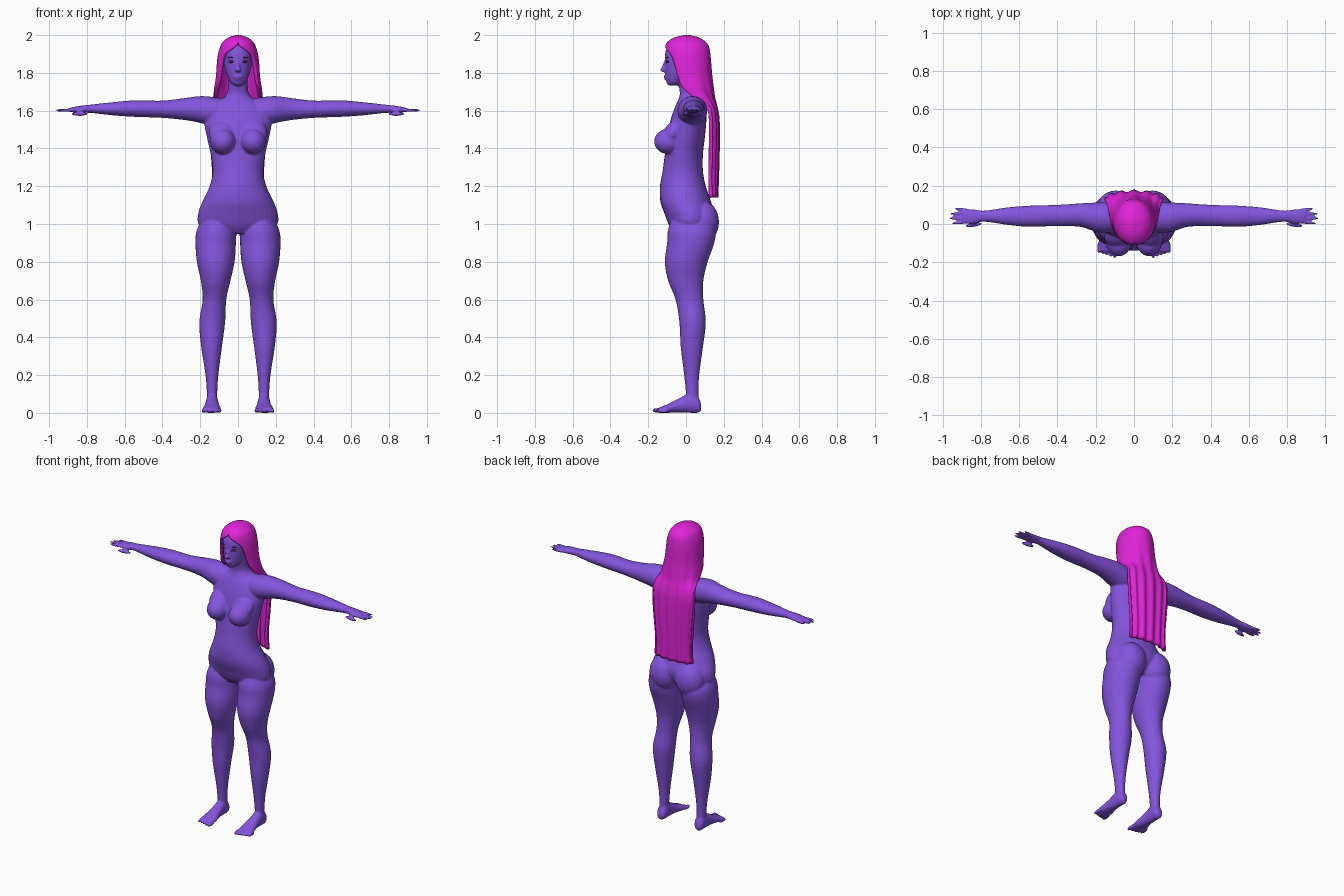
import bpy
import bmesh
import math
from mathutils import Matrix, Vector

default_cube = bpy.data.objects.get("Cube")
if default_cube:
    bpy.data.objects.remove(default_cube, do_unlink=True)


def make_material(name, colour):
    material = bpy.data.materials.new(name)
    material.use_nodes = True
    material.diffuse_color = (*colour, 1)
    shader = next(n for n in material.node_tree.nodes if n.type == "BSDF_PRINCIPLED")
    shader.inputs["Base Color"].default_value = (*colour, 1)
    return material


skin = make_material("violet skin", (0.23, 0.09, 0.72))
hair_colour = make_material("magenta hair", (0.74, 0.018, 0.68))
eye_colour = make_material("dark plum", (0.09, 0.008, 0.07))


def make_object(name, bm, material):
    bmesh.ops.recalc_face_normals(bm, faces=bm.faces)
    for face in bm.faces:
        face.smooth = True
    mesh = bpy.data.meshes.new(name)
    bm.to_mesh(mesh)
    bm.free()
    mesh.materials.append(material)
    obj = bpy.data.objects.new(name, mesh)
    bpy.context.collection.objects.link(obj)
    return obj


def refine(rows, steps=4):
    """Smooth a list of key rows with a Catmull-Rom spline."""
    result = []
    last = len(rows) - 1
    for i in range(last):
        quad = [rows[max(i - 1, 0)], rows[i], rows[i + 1], rows[min(i + 2, last)]]
        for step in range(steps):
            t = step / steps
            result.append([b + t * (c - a) / 2
                           + t * t * (2 * a - 5 * b + 4 * c - d) / 2
                           + t ** 3 * (3 * b - a - 3 * c + d) / 2
                           for a, b, c, d in zip(*quad)])
    result.append(list(rows[-1]))
    return result


def loft(bm, axis, rows, sides=32):
    """Closed oval loft; each row is position, low/high on both other axes."""
    first, second = [k for k in range(3) if k != axis]
    rings = []
    for position, a0, a1, b0, b1 in refine(rows):
        ring = []
        for k in range(sides):
            angle = math.tau * k / sides
            point = Vector()
            point[axis] = position
            point[first] = (a0 + a1) / 2 + (a1 - a0) / 2 * math.cos(angle)
            point[second] = (b0 + b1) / 2 + (b1 - b0) / 2 * math.sin(angle)
            ring.append(bm.verts.new(point))
        rings.append(ring)
    for low, high in zip(rings, rings[1:]):
        for k in range(sides):
            n = (k + 1) % sides
            bm.faces.new((low[k], low[n], high[n], high[k]))
    bm.faces.new(rings[0])
    bm.faces.new(rings[-1])


def ball(bm, centre, radii, turn=0.0, axis="X"):
    matrix = (Matrix.Translation(centre) @ Matrix.Rotation(turn, 4, axis)
              @ Matrix.Diagonal((*radii, 1)))
    bmesh.ops.create_icosphere(bm, subdivisions=3, radius=1, matrix=matrix)


def mirror_copy(bm):
    copy = bmesh.ops.duplicate(bm, geom=bm.verts[:] + bm.edges[:] + bm.faces[:])
    for item in copy["geom"]:
        if isinstance(item, bmesh.types.BMVert):
            item.co.x = -item.co.x


body = bmesh.new()

# Leg: thigh, knee, calf and ankle
loft(body, 2, [
    (1.04, .04, .18, -.07, .12), (.97, .012, .218, -.095, .155),
    (.9, .011, .225, -.1, .15), (.8, .018, .218, -.112, .115),
    (.7, .04, .197, -.095, .092), (.6, .062, .187, -.055, .092),
    (.48, .068, .205, -.035, .105), (.35, .085, .195, -.028, .09),
    (.2, .104, .172, -.01, .07), (.1, .11, .165, 0, .066), (.05, .11, .168, .005, .07)])

# Foot and toes
loft(body, 1, [
    (.08, .122, .156, .012, .045), (.062, .108, .168, 0, .09),
    (.02, .105, .17, 0, .105), (-.04, .1, .175, .002, .075),
    (-.1, .09, .187, 0, .045), (-.145, .09, .192, 0, .027)])
for i in range(5):
    size = .013 - .0015 * min(i, 3)
    ball(body, (.1 + .0212 * i, -.148 + .006 * i, size), (size, .032, size))

# Arm and palm
loft(body, 0, [
    (.06, -.03, .1, 1.54, 1.66), (.13, -.045, .112, 1.52, 1.672),
    (.2, -.04, .112, 1.535, 1.677), (.28, -.015, .108, 1.55, 1.667),
    (.4, -.01, .1, 1.562, 1.653), (.54, -.015, .096, 1.567, 1.655),
    (.66, -.005, .087, 1.575, 1.645), (.78, .012, .07, 1.588, 1.632),
    (.84, 0, .077, 1.588, 1.625), (.895, .002, .08, 1.594, 1.614)])

# Fingers and thumb
for i, tip in enumerate((.955, .972, .965, .94)):
    ball(body, ((tip + .85) / 2, .008 + .0225 * i, 1.602),
         ((tip - .85) / 2, .009, .0085), .06 * (i - 1.5), "Z")
ball(body, (.838, -.004, 1.583), (.046, .012, .011), -.15, "Z")

# Bust and buttocks
ball(body, (.08, -.092, 1.437), (.068, .077, .068))
ball(body, (.085, -.065, 1.485), (.07, .085, .05), .9)
ball(body, (.095, .085, 1.01), (.098, .09, .115))
mirror_copy(body)

# Torso and neck: height, half width, front, back
torso = [
    (.95, .09, -.06, .09), (.99, .2, -.088, .13), (1.05, .212, -.112, .15),
    (1.12, .188, -.136, .132), (1.2, .15, -.138, .105), (1.28, .134, -.124, .09),
    (1.37, .145, -.112, .09), (1.46, .165, -.1, .1), (1.55, .178, -.082, .108),
    (1.62, .145, -.058, .105), (1.66, .085, -.04, .095), (1.7, .055, -.033, .08),
    (1.78, .052, -.05, .07)]
loft(body, 2, [(z, -w, w, front, back) for z, w, front, back in torso])

# Head
head = [
    (1.733, .02, -.092, -.045), (1.75, .04, -.104, -.015), (1.79, .06, -.11, .04),
    (1.84, .073, -.112, .085), (1.9, .08, -.111, .1), (1.945, .068, -.095, .085),
    (1.975, .035, -.055, .05)]
loft(body, 2, [(z, -w, w, front, back) for z, w, front, back in head])

# Nose and lips
ball(body, (0, -.118, 1.816), (.016, .02, .012))
ball(body, (0, -.113, 1.838), (.009, .012, .034), -.3)
ball(body, (0, -.106, 1.781), (.024, .013, .007))
ball(body, (0, -.104, 1.769), (.02, .012, .007))

body_object = make_object("body", body, skin)
remesh = body_object.modifiers.new("fuse", "REMESH")
remesh.mode = "VOXEL"
remesh.voxel_size = .0056
remesh.use_smooth_shade = True
smooth = body_object.modifiers.new("soften", "SMOOTH")
smooth.factor = .5
smooth.iterations = 5

# Eyes and brows
eyes = bmesh.new()
ball(eyes, (.034, -.1, 1.86), (.018, .006, .007), .25, "Z")
ball(eyes, (.035, -.1, 1.882), (.021, .005, .0035), .25, "Z")
mirror_copy(eyes)
make_object("eyes_and_brows", eyes, eye_colour)

# Hair: height, half width, centre, depth, wrap angle from the back
hair_rows = refine([
    (2, .012, .005, .015, math.pi), (1.988, .05, .003, .064, math.pi),
    (1.965, .08, .003, .1, math.pi), (1.94, .094, .005, .116, 2.95),
    (1.9, .106, .007, .122, 2.4), (1.85, .112, .01, .123, 2.2),
    (1.78, .117, .018, .12, 2.1), (1.72, .126, .032, .113, 2.0),
    (1.67, .132, .065, .086, 1.85), (1.62, .145, .115, .048, 1.7),
    (1.55, .154, .128, .045, 1.65), (1.4, .145, .128, .045, 1.65),
    (1.25, .134, .126, .043, 1.65), (1.14, .138, .13, .035, 1.65)])
hair = bmesh.new()
columns = 64
previous = None
for z, width, centre, depth, wrap in hair_rows:
    wrap = min(wrap, math.pi)
    wave = .006 * min(1, max(0, (1.9 - z) / .4))
    row = []
    for k in range(columns + 1):
        u = 2 * k / columns - 1
        angle = u * wrap
        ripple = wave * math.cos(u * 22) * math.cos(angle / 2)
        row.append(hair.verts.new((width * math.sin(angle),
                                   centre + depth * math.cos(angle) + ripple, z)))
    if previous:
        for k in range(columns):
            hair.faces.new((previous[k], previous[k + 1], row[k + 1], row[k]))
    previous = row
bmesh.ops.remove_doubles(hair, verts=hair.verts, dist=.0005)
bmesh.ops.holes_fill(hair, edges=[e for e in hair.edges if e.is_boundary
                                  and all(v.co.z > 1.999 for v in e.verts)], sides=0)
hair_object = make_object("long_hair", hair, hair_colour)
shell = hair_object.modifiers.new("thickness", "SOLIDIFY")
shell.thickness = .018
shell.offset = -1
